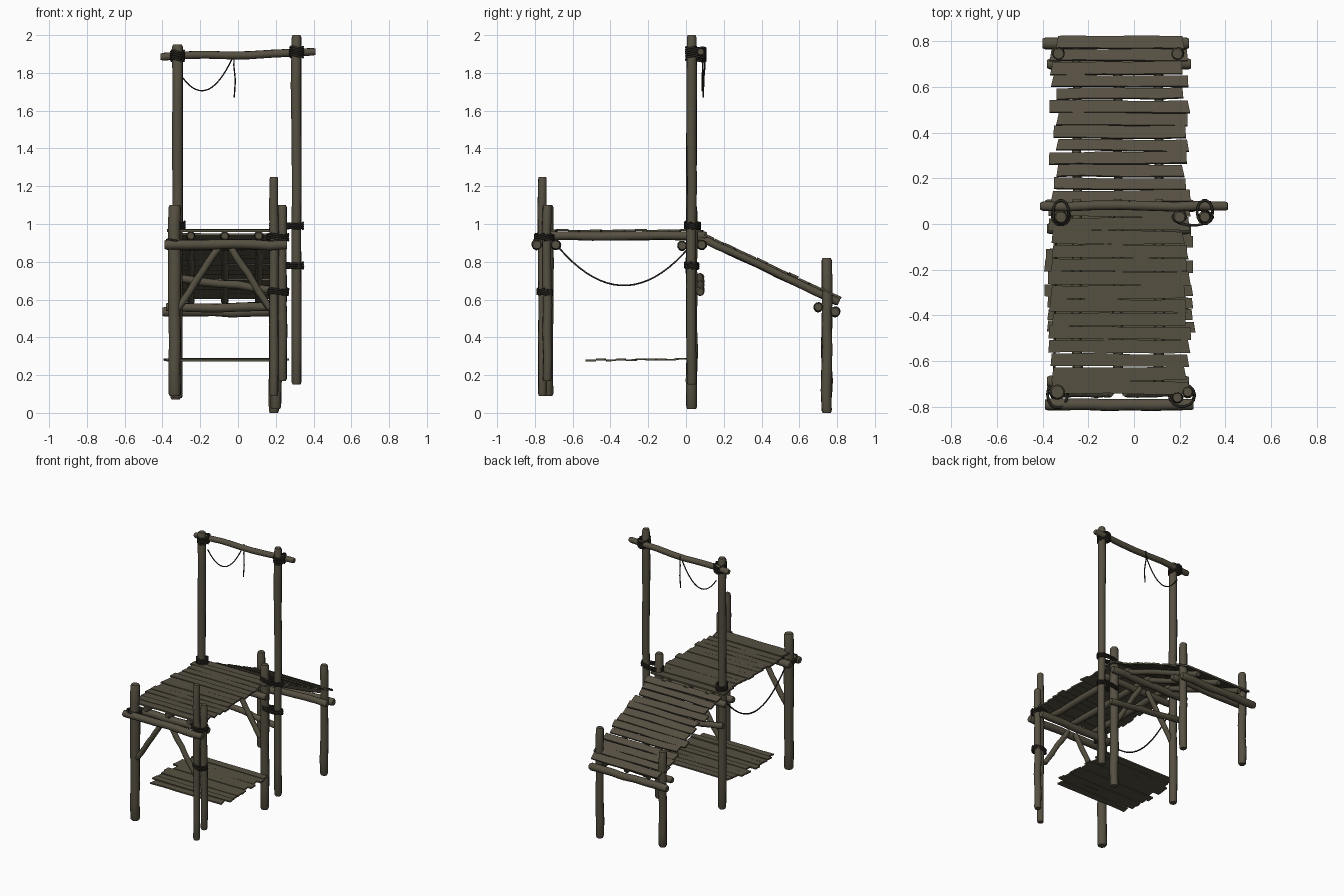
import bpy, bmesh, math, random
from mathutils import Vector

random.seed(7)
if "Cube" in bpy.data.objects:
    bpy.data.objects.remove(bpy.data.objects["Cube"])


def material(name, rgb):
    m = bpy.data.materials.new(name)
    m.use_nodes = True
    m.diffuse_color = (*rgb, 1)
    m.node_tree.nodes["Principled BSDF"].inputs["Base Color"].default_value = (*rgb, 1)
    return m


WOOD = material("weathered wood", (0.092, 0.08, 0.053))
ROPE = material("dark rope", (0.024, 0.021, 0.016))


def finish(name, bm, mat, smooth=True):
    bmesh.ops.recalc_face_normals(bm, faces=bm.faces)
    me = bpy.data.meshes.new(name)
    bm.to_mesh(me)
    bm.free()
    me.materials.append(mat)
    ob = bpy.data.objects.new(name, me)
    bpy.context.collection.objects.link(ob)
    if smooth:
        bpy.ops.object.select_all(action="DESELECT")
        ob.select_set(True)
        bpy.context.view_layer.objects.active = ob
        bpy.ops.object.shade_smooth_by_angle(angle=math.radians(40))
    return ob


def log(name, a, b, r, wobble=0.005, sides=10, rings=7):
    """Slightly crooked round log with chamfered ends."""
    a, b = Vector(a), Vector(b)
    d = (b - a).normalized()
    u = d.orthogonal().normalized()
    v = d.cross(u)
    cut = min(0.012 / (b - a).length, 0.1)
    steps = [(0, 0.8), (cut, 1)] + [(i / rings, 1) for i in range(1, rings)] + [(1 - cut, 1), (1, 0.8)]
    bm = bmesh.new()
    loops = []
    for t, s in steps:
        sway = wobble if 0.1 < t < 0.9 else 0
        c = a.lerp(b, t) + u * random.uniform(-sway, sway) + v * random.uniform(-sway, sway)
        rad = r * s * random.uniform(0.95, 1.05)
        loops.append([bm.verts.new(c + (u * math.cos(k) + v * math.sin(k)) * rad)
                      for k in (2 * math.pi * i / sides for i in range(sides))])
    for p, q in zip(loops, loops[1:]):
        for i in range(sides):
            j = (i + 1) % sides
            bm.faces.new((p[i], p[j], q[j], q[i]))
    bm.faces.new(loops[0])
    bm.faces.new(loops[-1])
    return finish(name, bm, WOOD)


def planks(name, start, end, count, x0, x1, fill, thick, rag):
    """Row of ragged boards lying along x, from start to end given as (y, z)."""
    start, end = Vector((0, *start)), Vector((0, *end))
    along = (end - start).normalized()
    up = Vector((1, 0, 0)).cross(along)
    pitch = (end - start).length / count
    bm = bmesh.new()
    for n in range(count):
        mid = start + along * pitch * (n + 0.5)
        half = pitch * fill / 2 * random.uniform(0.92, 1.06)
        lift = random.uniform(-0.003, 0.003)
        skew = random.uniform(-0.006, 0.006)
        l, r = x0 + random.uniform(-rag, rag), x1 + random.uniform(-rag, rag)
        rings = []
        for i in range(6):
            t = i / 5
            x = l + (r - l) * t
            lo = -half + random.uniform(-0.003, 0.003) + skew * (t - 0.5)
            hi = half + random.uniform(-0.003, 0.003) + skew * (t - 0.5)
            nip = random.uniform(0, 0.012) if i in (0, 5) else 0
            corners = ((lo, 0, 0), (hi, 0, nip), (hi, thick, nip), (lo, thick, 0))
            rings.append([bm.verts.new(mid + along * s + up * (h + lift) +
                                       Vector((x + (k if i == 0 else -k), 0, 0)))
                          for s, h, k in corners])
        for p, q in zip(rings, rings[1:]):
            for i in range(4):
                j = (i + 1) % 4
                bm.faces.new((p[i], p[j], q[j], q[i]))
        bm.faces.new(rings[0])
        bm.faces.new(rings[-1])
    return finish(name, bm, WOOD, False)


def rope(name, points, r=0.004):
    """Rope swept along a path, turned into a mesh."""
    cu = bpy.data.curves.new(name, "CURVE")
    cu.dimensions = "3D"
    cu.bevel_depth = r
    cu.bevel_resolution = 1
    cu.use_fill_caps = True
    sp = cu.splines.new("POLY")
    sp.points.add(len(points) - 1)
    for p, co in zip(sp.points, points):
        p.co = (*co, 1)
    cu.materials.append(ROPE)
    ob = bpy.data.objects.new(name, cu)
    bpy.context.collection.objects.link(ob)
    return ob


def hanging(name, a, b, sag, r=0.004):
    a, b = Vector(a), Vector(b)
    rope(name, [a.lerp(b, i / 20) - Vector((0, 0, sag * 4 * (i / 20) * (1 - i / 20)))
                for i in range(21)], r)


def lashing(name, x, y, z, rx, ry, turns=4, pitch=0.011):
    n = turns * 14
    rope(name, [(x + rx * math.cos(i * math.tau / 14), y + ry * math.sin(i * math.tau / 14),
                 z + pitch * (i / 14 - turns / 2) + 0.006 * math.sin(i * 0.9)) for i in range(n + 1)], 0.006)


# Upright posts: x, y, bottom, top, radius
posts = {
    "front_post_a": (-0.335, -0.735, 0.09, 1.10, 0.034),
    "front_post_b": (0.19, -0.76, 0.09, 1.25, 0.024),
    "front_post_c": (0.235, -0.735, 0.17, 1.10, 0.024),
    "tall_post_a": (-0.32, 0.03, 0.08, 1.95, 0.028),
    "tall_post_b": (0.31, 0.03, 0.15, 2.0, 0.027),
    "middle_post": (0.2, 0.03, 0.02, 1.10, 0.03),
    "ramp_post_a": (-0.33, 0.745, 0.07, 0.78, 0.028),
    "ramp_post_b": (0.19, 0.745, 0.0, 0.82, 0.028),
}
for name, (x, y, lo, hi, r) in posts.items():
    log(name, (x, y, lo), (x, y, hi), r, 0.003)

# Gate beam across the tall posts
log("gate_beam", (-0.41, 0.078, 1.885), (0.41, 0.078, 1.912), 0.021, 0.006)

# Cross beams: y, z at -x end, z at +x end, x range, radius
beams = {
    "front_beam_outer": (-0.79, 0.89, 0.89, -0.39, 0.26, 0.026),
    "front_beam_inner": (-0.69, 0.89, 0.89, -0.38, 0.24, 0.026),
    "middle_beam_outer": (0.083, 0.89, 0.89, -0.39, 0.26, 0.025),
    "middle_beam_inner": (-0.02, 0.885, 0.885, -0.38, 0.25, 0.025),
    "middle_tie_beam": (0.075, 0.72, 0.64, -0.36, 0.27, 0.022),
    "ramp_beam_inner": (0.70, 0.56, 0.56, -0.38, 0.25, 0.024),
    "ramp_beam_outer": (0.79, 0.535, 0.535, -0.40, 0.24, 0.026),
}
for name, (y, z0, z1, x0, x1, r) in beams.items():
    log(name, (x0, y, z0), (x1, y, z1), r, 0.004)

# Slanted braces under the front and middle beams
for part, y in (("front", -0.74), ("middle", 0.02)):
    log(part + "_brace_a", (-0.32, y, 0.55), (-0.10, y, 0.88), 0.019, 0.003)
    log(part + "_brace_b", (0.17, y, 0.55), (-0.04, y, 0.88), 0.019, 0.003)

# Stringers and boards of the deck and of the ramp
for i, x in enumerate((-0.25, -0.07, 0.11)):
    log(f"deck_stringer_{i}", (x, -0.74, 0.937), (x, 0.11, 0.937), 0.023, 0.003)
    log(f"ramp_stringer_{i}", (x, 0.06, 0.935), (x, 0.81, 0.585), 0.02, 0.003)
planks("deck_boards", (-0.745, 0.96), (0.09, 0.96), 14, -0.365, 0.235, 0.98, 0.011, 0.015)
planks("ramp_boards", (0.09, 0.942), (0.82, 0.602), 13, -0.355, 0.23, 0.88, 0.012, 0.018)

# Low platform
planks("low_platform_boards", (-0.53, 0.274), (0.0, 0.28), 10, -0.375, 0.245, 0.96, 0.01, 0.025)

# Loose ropes
hanging("side_rope", (-0.35, -0.71, 0.92), (-0.34, 0.02, 0.88), 0.225, 0.005)
hanging("gate_rope", (-0.31, 0.085, 1.80), (-0.02, 0.09, 1.90), 0.14)
rope("gate_rope_end", [(-0.02, 0.1, 1.91), (-0.022, 0.1, 1.84), (-0.014, 0.093, 1.76), (-0.02, 0.092, 1.67)])

# Rope lashings at the joints
lashing("gate_lashing_a", -0.32, 0.052, 1.89, 0.034, 0.052, 5)
lashing("gate_lashing_b", 0.31, 0.052, 1.91, 0.034, 0.052, 5)
lashing("post_lashing_high", 0.257, 0.03, 0.99, 0.088, 0.036, 3)
lashing("post_lashing_low", 0.257, 0.03, 0.78, 0.088, 0.036, 3)
lashing("tall_post_lashing", -0.32, 0.035, 0.99, 0.038, 0.04, 4)
lashing("front_lashing_a", -0.335, -0.745, 0.9, 0.044, 0.06, 3)
lashing("front_lashing_b", 0.21, -0.75, 0.93, 0.056, 0.05, 3)
lashing("front_lashing_low", 0.212, -0.748, 0.64, 0.052, 0.04, 3)
